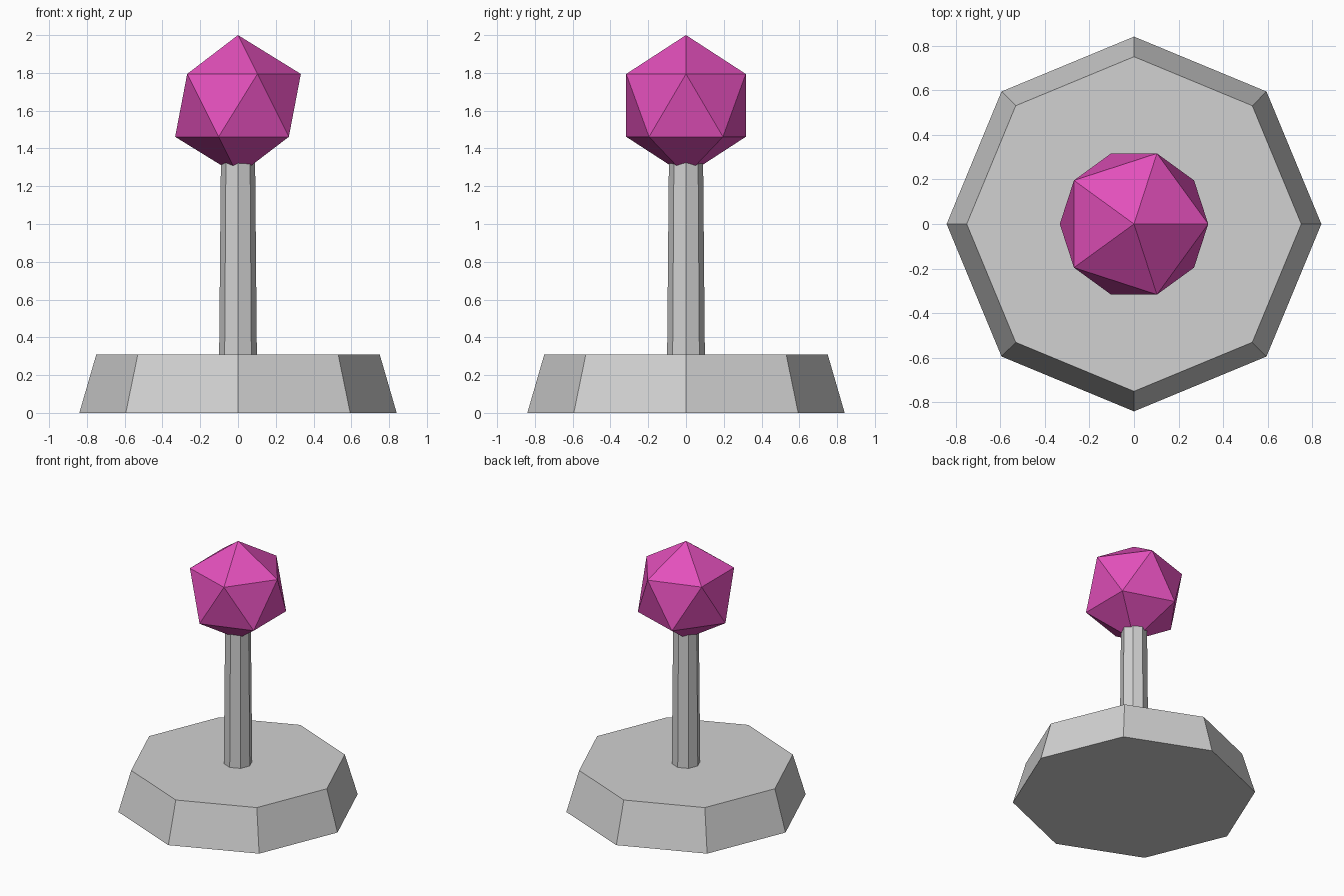
import bpy
import math

cube = bpy.data.objects.get("Cube")
if cube:
    bpy.data.objects.remove(cube, do_unlink=True)


def make_material(name, rgb):
    mat = bpy.data.materials.new(name)
    mat.use_nodes = True
    colour = (*rgb, 1.0)
    mat.diffuse_color = colour
    for node in mat.node_tree.nodes:
        if node.type == "BSDF_PRINCIPLED":
            node.inputs["Base Color"].default_value = colour
    return mat


def finish(name, mat):
    obj = bpy.context.object
    obj.name = obj.data.name = name
    obj.data.materials.append(mat)
    bpy.ops.object.shade_flat()
    return obj


def octagon_frustum(name, r_bottom, r_top, z_bottom, z_top, mat):
    # Corners lie on the x and y axes
    bpy.ops.mesh.primitive_cone_add(
        vertices=8, radius1=r_bottom, radius2=r_top, depth=z_top - z_bottom,
        location=(0, 0, (z_bottom + z_top) / 2))
    return finish(name, mat)


grey = make_material("light grey", (0.64, 0.64, 0.64))
magenta = make_material("magenta", (0.77, 0.08, 0.5))

# Wide tapered foot and slim tapered post; the post ends inside the knob
octagon_frustum("base", 0.84, 0.75, 0.0, 0.31, grey)
octagon_frustum("shaft", 0.1, 0.09, 0.29, 1.4, grey)

# Twenty-sided knob, one corner pointing straight up
knob_radius = 0.372
bpy.ops.mesh.primitive_ico_sphere_add(
    subdivisions=1, radius=knob_radius, location=(0, 0, 2.0 - knob_radius))
finish("knob", magenta)
